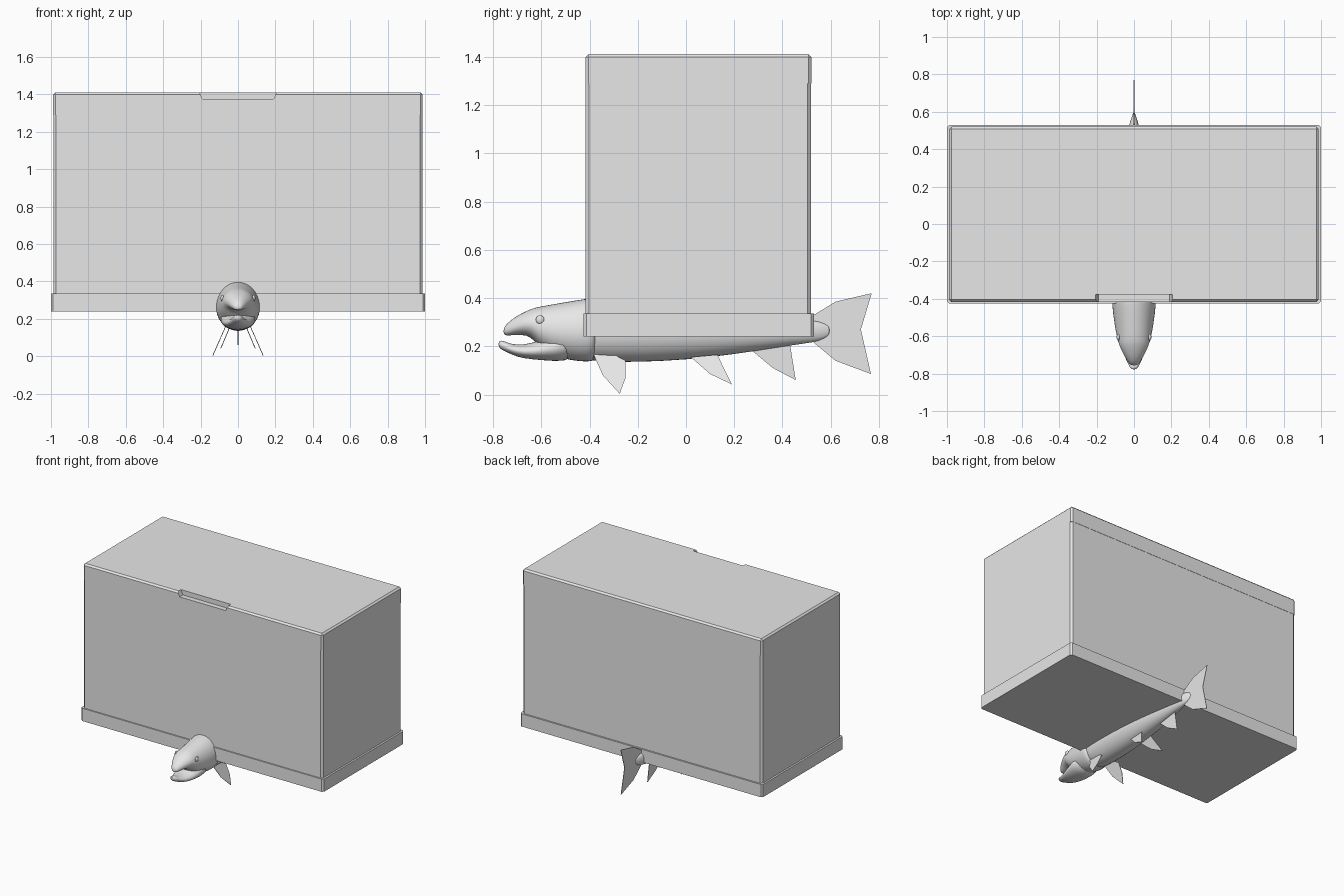
import bpy, bmesh, math
from mathutils import Vector

if "Cube" in bpy.data.objects:
    bpy.data.objects.remove(bpy.data.objects["Cube"])

grey = bpy.data.materials.new("light grey")
grey.diffuse_color = (0.8, 0.8, 0.8, 1)
grey.use_nodes = True
grey.node_tree.nodes["Principled BSDF"].inputs["Base Color"].default_value = grey.diffuse_color


def finish(name, bm, smooth=False):
    bmesh.ops.recalc_face_normals(bm, faces=bm.faces)
    me = bpy.data.meshes.new(name)
    bm.to_mesh(me)
    bm.free()
    ob = bpy.data.objects.new(name, me)
    bpy.context.collection.objects.link(ob)
    me.materials.append(grey)
    if smooth:
        bpy.ops.object.select_all(action='DESELECT')
        ob.select_set(True)
        bpy.context.view_layer.objects.active = ob
        bpy.ops.object.shade_smooth_by_angle(angle=math.radians(50))
    return ob


def box(name, lo, hi, bevel, top=False):
    """Box with chamfered upright edges and, if asked, a chamfered top rim."""
    bm = bmesh.new()
    bmesh.ops.create_cube(bm, size=1)
    lo, hi = Vector(lo), Vector(hi)
    for v in bm.verts:
        v.co = Vector([lo[i] + (v.co[i] + 0.5) * (hi[i] - lo[i]) for i in range(3)])
    edges = [e for e in bm.edges
             if abs(e.verts[0].co.z - e.verts[1].co.z) > 0.01
             or (top and min(v.co.z for v in e.verts) > hi.z - 1e-4)]
    bmesh.ops.bevel(bm, geom=edges, offset=bevel, segments=1, affect='EDGES')
    return finish(name, bm)


def loft(name, rings, sides=20):
    """Rings of (y, bottom z, top z, half width), joined into a smooth body."""
    bm = bmesh.new()
    loops = []
    for y, zb, zt, w in rings:
        zc = zb + (zt - zb) * 0.47
        loop = []
        for i in range(sides):
            a = 2 * math.pi * i / sides
            c, s = math.cos(a), math.sin(a)
            h = (zt - zc) if s > 0 else (zc - zb)
            loop.append(bm.verts.new((w * c, y, zc + h * s)))
        loops.append(loop)
    for a, b in zip(loops, loops[1:]):
        for i in range(sides):
            j = (i + 1) % sides
            bm.faces.new((a[i], a[j], b[j], b[i]))
    bm.faces.new(loops[0])
    bm.faces.new(loops[-1])
    ob = finish(name, bm, True)
    mod = ob.modifiers.new("Smooth", 'SUBSURF')
    mod.levels = mod.render_levels = 1
    return ob


def fin(name, outline, x_of_z=lambda z: 0, thick=0.004):
    """Thin plate from a (y, z) outline; x_of_z leans it sideways."""
    bm = bmesh.new()
    sides = [[bm.verts.new((x_of_z(z) + d, y, z)) for y, z in outline]
             for d in (-thick / 2, thick / 2)]
    for s in sides:
        bm.faces.new(s)
    n = len(outline)
    for i in range(n):
        j = (i + 1) % n
        bm.faces.new((sides[0][i], sides[0][j], sides[1][j], sides[1][i]))
    return finish(name, bm)


# Case: base tray, main box, lid
box("base_tray", (-1, -0.425, 0.24), (1, 0.53, 0.335), 0.012)
box("main_box", (-0.987, -0.416, 0.33), (0.987, 0.518, 1.292), 0.014)
lid = box("lid", (-0.989, -0.416, 1.29), (0.987, 0.52, 1.411), 0.012, True)

# Finger recess in the front top edge of the lid
bm = bmesh.new()
prof = [(-0.19, 1.375), (0.19, 1.375), (0.214, 1.43), (-0.214, 1.43)]
ends = [[bm.verts.new((x, y, z)) for x, z in prof] for y in (-0.45, -0.378)]
bm.faces.new(ends[0])
bm.faces.new(ends[1])
for i in range(4):
    j = (i + 1) % 4
    bm.faces.new((ends[0][i], ends[0][j], ends[1][j], ends[1][i]))
cutter = finish("recess_cutter", bm)
cutter.hide_render = True
cutter.hide_viewport = True
cut = lid.modifiers.new("Recess", 'BOOLEAN')
cut.operation = 'DIFFERENCE'
cut.object = cutter
cut.solver = 'EXACT'

# Fish: body, head with upper jaw, lower jaw
loft("fish_body", [
    (-0.46, 0.145, 0.385, 0.10), (-0.36, 0.134, 0.402, 0.112),
    (-0.2, 0.132, 0.41, 0.115), (0.0, 0.142, 0.40, 0.108),
    (0.2, 0.165, 0.365, 0.085), (0.38, 0.195, 0.325, 0.055),
    (0.5, 0.212, 0.31, 0.034), (0.55, 0.22, 0.305, 0.02),
    (0.6, 0.245, 0.285, 0.003)])
loft("fish_head", [
    (-0.757, 0.25, 0.272, 0.014), (-0.745, 0.243, 0.293, 0.028),
    (-0.71, 0.247, 0.322, 0.05), (-0.66, 0.247, 0.348, 0.075),
    (-0.63, 0.225, 0.36, 0.086), (-0.60, 0.185, 0.367, 0.094),
    (-0.52, 0.148, 0.381, 0.108), (-0.44, 0.135, 0.395, 0.118),
    (-0.385, 0.134, 0.403, 0.12), (-0.37, 0.15, 0.39, 0.108)])
loft("lower_jaw", [
    (-0.778, 0.198, 0.22, 0.012), (-0.765, 0.185, 0.227, 0.024),
    (-0.735, 0.172, 0.212, 0.038), (-0.70, 0.155, 0.206, 0.054),
    (-0.64, 0.145, 0.21, 0.078), (-0.55, 0.138, 0.25, 0.094),
    (-0.46, 0.136, 0.30, 0.1)])

# Paired parts: eyes, pectoral and pelvic fins
for side, s in (("left", -1), ("right", 1)):
    bm = bmesh.new()
    bmesh.ops.create_uvsphere(bm, u_segments=14, v_segments=8, radius=0.018)
    for v in bm.verts:
        v.co = Vector((v.co.x * 0.5 + s * 0.084, v.co.y - 0.605, v.co.z + 0.31))
    finish("eye_" + side, bm, True)
    fin("pectoral_fin_" + side,
        [(-0.385, 0.17), (-0.31, 0.172), (-0.25, 0.14), (-0.25, 0.07),
         (-0.275, 0.003), (-0.345, 0.08)],
        lambda z: s * (0.135 - (z - 0.003) * 0.44))
    fin("pelvic_fin_" + side,
        [(0.02, 0.155), (0.13, 0.165), (0.19, 0.042), (0.1, 0.085)],
        lambda z: s * (0.092 - (z - 0.042) * 0.42))

# Centre fins
fin("anal_fin", [(0.27, 0.185), (0.43, 0.215), (0.455, 0.06), (0.36, 0.11)])
fin("dorsal_fin", [(-0.08, 0.39), (-0.02, 0.5), (0.12, 0.45), (0.11, 0.37)])
fin("tail_fin", [(0.5, 0.29), (0.53, 0.33), (0.62, 0.385), (0.77, 0.42),
                 (0.725, 0.27), (0.767, 0.085), (0.62, 0.14), (0.53, 0.215)])
